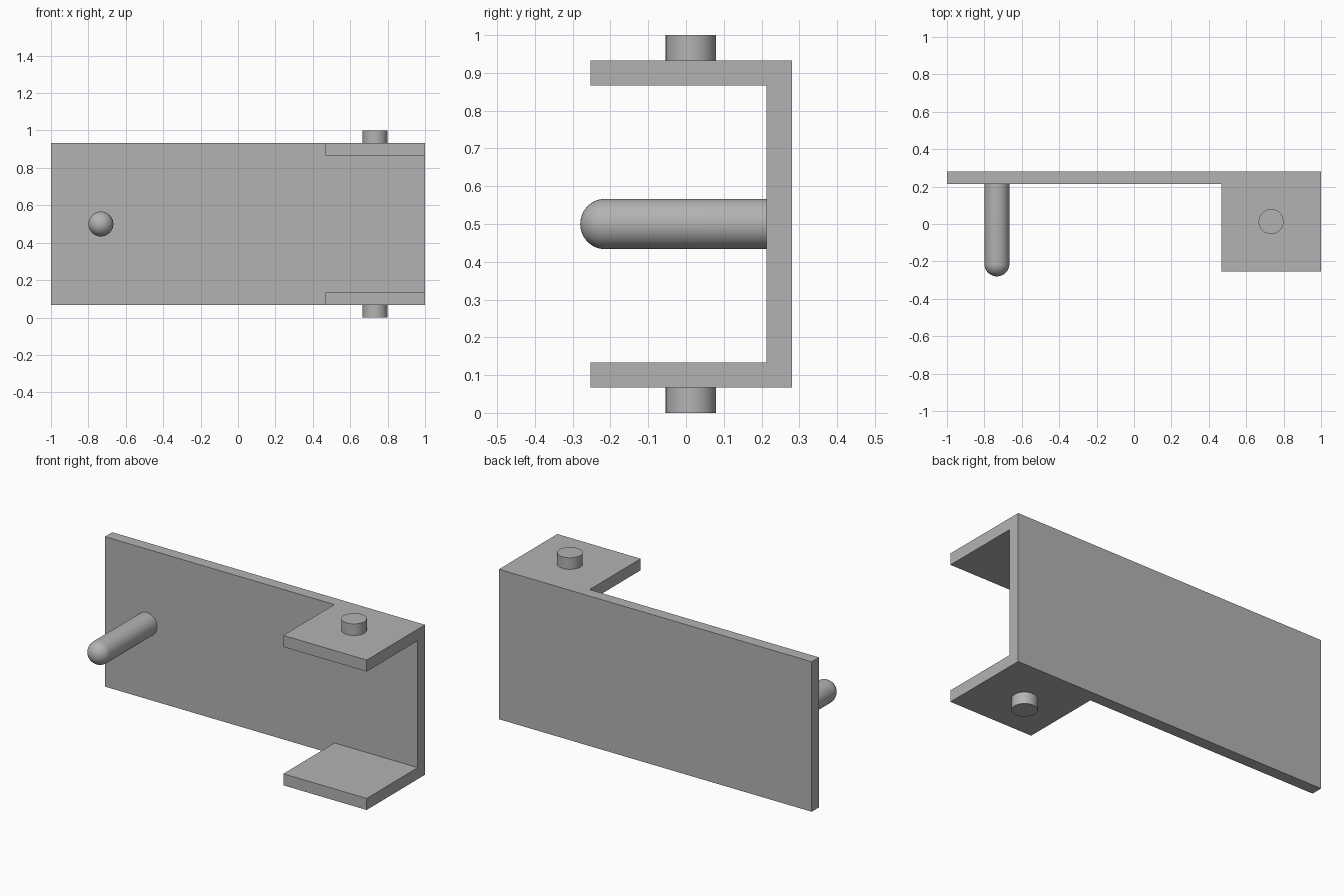
import bpy, bmesh, math
from mathutils import Matrix, Vector

cube = bpy.data.objects.get("Cube")
if cube:
    bpy.data.objects.remove(cube, do_unlink=True)

T = 1 / 15                      # sheet thickness, also the pin radius
BACK, INNER, FRONT = 0.28, 0.28 - T, -0.253
LOW, HIGH = T, 1 - T
PIN_X, TAB_X = 0.733, 0.467

grey = bpy.data.materials.new("plain grey")
grey.diffuse_color = (0.45, 0.45, 0.45, 1)
grey.use_nodes = True
grey.node_tree.nodes["Principled BSDF"].inputs["Base Color"].default_value = grey.diffuse_color


def finish(bm, name, smooth=False):
    bmesh.ops.recalc_face_normals(bm, faces=bm.faces)
    mesh = bpy.data.meshes.new(name)
    bm.to_mesh(mesh)
    bm.free()
    mesh.materials.append(grey)
    obj = bpy.data.objects.new(name, mesh)
    bpy.context.collection.objects.link(obj)
    if smooth:
        bpy.ops.object.select_all(action='DESELECT')
        obj.select_set(True)
        bpy.context.view_layer.objects.active = obj
        bpy.ops.object.shade_smooth_by_angle(angle=math.radians(35))
    return obj


def extrude(bm, faces, dx):
    new = bmesh.ops.extrude_face_region(bm, geom=faces)["geom"]
    verts = [g for g in new if isinstance(g, bmesh.types.BMVert)]
    bmesh.ops.translate(bm, verts=verts, vec=(dx, 0, 0))
    return [g for g in new if isinstance(g, bmesh.types.BMFace)]


# Bracket: a C section drawn out to the tab edge, then its web continued as the long plate
bm = bmesh.new()
cells = [(INNER, BACK, LOW, LOW + T), (INNER, BACK, LOW + T, HIGH - T),
         (INNER, BACK, HIGH - T, HIGH),
         (FRONT, INNER, LOW, LOW + T), (FRONT, INNER, HIGH - T, HIGH)]
section = [bm.faces.new([bm.verts.new((1, y, z))
                         for y, z in ((y0, z0), (y1, z0), (y1, z1), (y0, z1))])
           for y0, y1, z0, z1 in cells]
bmesh.ops.remove_doubles(bm, verts=bm.verts, dist=0.001)
tab_end = extrude(bm, list(bm.faces), TAB_X - 1)
web = [f for f in tab_end if f.calc_center_median().y > INNER]
extrude(bm, web, -1 - TAB_X)
bmesh.ops.recalc_face_normals(bm, faces=bm.faces)
bmesh.ops.dissolve_limit(bm, angle_limit=0.01, verts=bm.verts, edges=bm.edges)
finish(bm, "bracket")

# Short hinge pins standing out of both tabs
for name, z in (("lower_pin", T / 2), ("upper_pin", 1 - T / 2)):
    bm = bmesh.new()
    bmesh.ops.create_cone(bm, cap_ends=True, segments=48, radius1=T, radius2=T,
                          depth=T, matrix=Matrix.Translation((PIN_X, 0.013, z)))
    finish(bm, name, True)

# Round-nosed peg: a sphere whose rear half is stretched back to the plate
bm = bmesh.new()
bmesh.ops.create_uvsphere(bm, u_segments=48, v_segments=24, radius=T)
rear = [v for v in bm.verts if v.co.z < -0.001]
bmesh.ops.delete(bm, geom=rear, context='VERTS')
rim = [e for e in bm.edges if e.is_boundary]
tube = bmesh.ops.extrude_edge_only(bm, edges=rim)["geom"]
bmesh.ops.translate(bm, verts=[g for g in tube if isinstance(g, bmesh.types.BMVert)],
                    vec=(0, 0, -(INNER + BACK - T)))
bmesh.ops.holes_fill(bm, edges=[e for e in bm.edges if e.is_boundary])
bmesh.ops.transform(bm, verts=bm.verts,
                    matrix=Matrix.Translation(Vector((-PIN_X, T - BACK, 0.5)))
                    @ Matrix.Rotation(math.pi / 2, 4, 'X'))
finish(bm, "peg", True)
